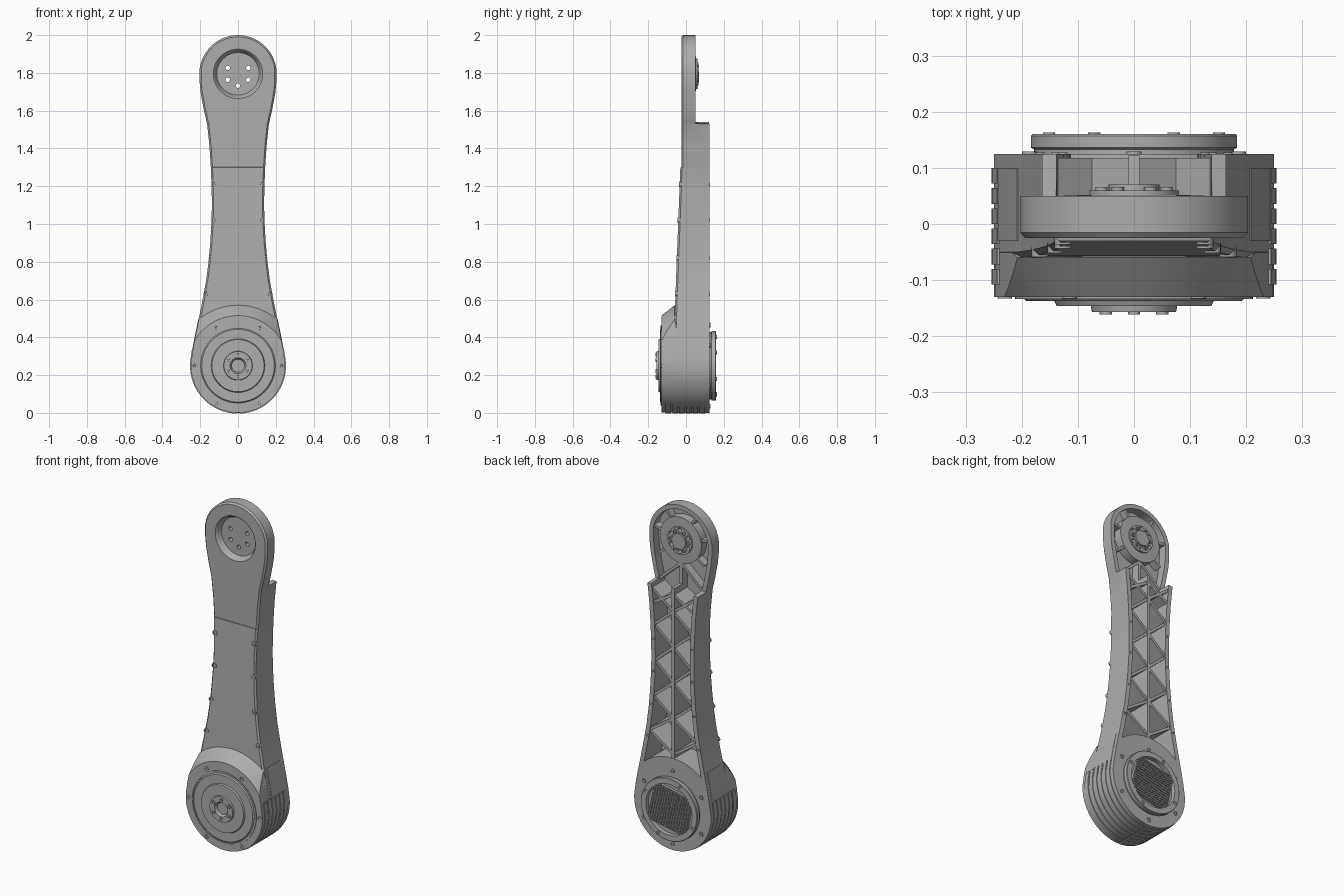
import bpy, bmesh, math
from mathutils import Matrix, Vector

cube = bpy.data.objects.get("Cube")
if cube:
    bpy.data.objects.remove(cube)

grey = bpy.data.materials.new("machined_grey")
grey.use_nodes = True
COLOR = (0.42, 0.42, 0.42, 1)
grey.diffuse_color = COLOR
grey.node_tree.nodes["Principled BSDF"].inputs["Base Color"].default_value = COLOR

TOP_Z, TOP_R = 1.795, 0.205      # upper joint
HUB_Z, HUB_R = 0.25, 0.25        # lower joint


def smooth(obj):
    bpy.ops.object.select_all(action='DESELECT')
    obj.select_set(True)
    bpy.context.view_layer.objects.active = obj
    bpy.ops.object.shade_smooth_by_angle(angle=math.radians(28))


def finish(name, bm):
    bmesh.ops.remove_doubles(bm, verts=bm.verts, dist=1e-6)
    bmesh.ops.recalc_face_normals(bm, faces=bm.faces)
    mesh = bpy.data.meshes.new(name)
    bm.to_mesh(mesh)
    bm.free()
    mesh.materials.append(grey)
    obj = bpy.data.objects.new(name, mesh)
    bpy.context.collection.objects.link(obj)
    smooth(obj)
    return obj


def add_lathe(bm, profile, x, z, segs, closed):
    rings = []
    for r, y in profile:
        if r == 0:
            rings.append([bm.verts.new((x, y, z))] * segs)
        else:
            rings.append([bm.verts.new((x + r * math.cos(math.tau * i / segs), y,
                                        z + r * math.sin(math.tau * i / segs))) for i in range(segs)])
    pairs = list(zip(rings, rings[1:])) + ([(rings[-1], rings[0])] if closed else [])
    for a, b in pairs:
        for i in range(segs):
            j = (i + 1) % segs
            bm.faces.new(dict.fromkeys((a[i], a[j], b[j], b[i])))


def lathe(name, profile, spots, segs=64, closed=False):
    """Turned part about the y axis, repeated at every (x, z) spot."""
    bm = bmesh.new()
    for x, z in spots:
        add_lathe(bm, profile, x, z, segs, closed)
    return finish(name, bm)


def boolean(obj, cutter, operation):
    mod = obj.modifiers.new("cut", 'BOOLEAN')
    mod.object, mod.operation, mod.solver = cutter, operation, 'EXACT'
    bpy.context.view_layer.objects.active = obj
    bpy.ops.object.modifier_apply(modifier=mod.name)
    smooth(obj)


def circle(x, z, r, n, start=0.0):
    return [(x + r * math.cos(start + math.tau * i / n), z + r * math.sin(start + math.tau * i / n))
            for i in range(n)]


# Half outline of the arm on +x, running from top to bottom
half = [(TOP_R * math.sin(math.radians(a)), TOP_Z + TOP_R * math.cos(math.radians(a)))
        for a in range(2, 90, 8)]
half += [(.203, 1.75), (.197, 1.69), (.18, 1.6), (.164, 1.531), (.1635, 1.53), (.151, 1.41), (.144, 1.3),
         (.1438, 1.299), (.14, 1.2), (.138, 1.1), (.141, 1.0), (.147, .9), (.156, .8), (.169, .7),
         (.187, .6), (.207, .5), (.228, .4), (.24, .335)]
half += [(HUB_R * math.cos(math.radians(a)), HUB_Z + HUB_R * math.sin(math.radians(a)))
         for a in range(12, -90, -5)]


def width(z):
    for (xa, za), (xb, zb) in zip(half, half[1:]):
        if zb <= z <= za:
            return xa + (xb - xa) * (za - z) / (za - zb)
    return 0.0


def inset(d):
    """Half outline moved inward by d."""
    pts = []
    for i, (x, z) in enumerate(half):
        a, b = Vector(half[max(i - 1, 0)]), Vector(half[min(i + 1, len(half) - 1)])
        t = (b - a).normalized()
        pts.append((max(x + t.y * d, 0.002), z - t.x * d))
    return pts


def front_y(z):
    return -.025 if z > 1.2995 else -.03 - .03 * min(1, (1.3 - z) / .78)


def back_y(z):
    return .05 if z > 1.5305 else .125


def arm_loop(bm, d, depth):
    pts = inset(d)
    ys = [depth(z) for _, z in half]
    right = [bm.verts.new((x, y, z)) for (x, z), y in zip(pts, ys)]
    left = [bm.verts.new((-x, y, z)) for (x, z), y in zip(pts, ys)]
    return right + left[::-1]


def loft(name, loops):
    """Bridge outline loops given as (inset, depth rule), closing both ends."""
    bm = bmesh.new()
    rings = [arm_loop(bm, d, f) for d, f in loops]
    n = len(rings[0])
    for a, b in zip(rings, rings[1:]):
        for i in range(n):
            j = (i + 1) % n
            bm.faces.new((a[i], a[j], b[j], b[i]))
    for ring in (rings[0], rings[-1]):
        for i in range(n // 2 - 1):
            bm.faces.new((ring[i], ring[i + 1], ring[n - 2 - i], ring[n - 1 - i]))
    return finish(name, bm)


# Hollow arm shell, open at the back
shell = loft("arm_shell", [(.009, front_y), (0, lambda z: front_y(z) + .01), (0, back_y),
                           (.026, back_y), (.026, lambda z: front_y(z) + .026)])

# Upper joint boss, with dish and bolt holes cut through shell and boss
boss = lathe("upper_joint_boss", [(0, .07), (.045, .07), (.045, .06), (.08, .06), (.08, .052), (.135, .05),
                                  (.135, -.012), (0, -.012)], [(0, TOP_Z)])
dish = lathe("dish_cutter", [(0, -.1), (.132, -.1), (.132, -.026), (.126, -.021), (.121, -.012),
                             (.117, .002), (.112, .008), (0, .008)], [(0, TOP_Z)])
bores = lathe("bolt_hole_cutter", [(0, -.2), (.012, -.2), (.012, .2), (0, .2)],
              circle(0, TOP_Z, .063, 6, math.pi / 2), 16)
for part in (shell, boss):
    boolean(part, dish, 'DIFFERENCE')
    boolean(part, bores, 'DIFFERENCE')
for cutter in (dish, bores):
    bpy.data.objects.remove(cutter)

# Lower hub housing with conical shoulder, trimmed to the arm outline
housing = lathe("hub_housing", [(0, -.13), (.265, -.13), (.32, -.06), (.29, -.05), (.29, .125), (0, .125)],
                [(0, HUB_Z)], 96)
trim = loft("trim_cutter", [(.0006, lambda z: -.3), (.0006, lambda z: .3)])
boolean(housing, trim, 'INTERSECT')
bpy.data.objects.remove(trim)


def side_band(name, z0, z1, y0, y1, rise):
    """Raised strip following the outline on both sides."""
    bm = bmesh.new()
    out = inset(-rise)
    inn = inset(.004)
    for s in (1, -1):
        rows = [[bm.verts.new((s * x, y, z)) for (x, z), y in
                 ((inn[i], y0), (out[i], y0), (out[i], y1), (inn[i], y1))]
                for i, p in enumerate(half) if z0 <= p[1] <= z1]
        for a, b in zip(rows, rows[1:]):
            for k in range(4):
                bm.faces.new((a[k], a[(k + 1) % 4], b[(k + 1) % 4], b[k]))
        bm.faces.new(rows[0])
        bm.faces.new(rows[-1])
    return finish(name, bm)


# Cooling fins round the lower drum and the side panels above them
for k in range(6):
    side_band("cooling_fin", 0, .34, -.108 + .036 * k, -.08 + .036 * k, .004)
side_band("side_panel", .335, .51, -.03, .1, .002)

# Output flange on the front of the hub
lathe("output_flange", [(0, -.143), (.034, -.143), (.042, -.157), (.075, -.157), (.077, -.146), (.138, -.146),
                        (.142, -.137), (.192, -.137), (.198, -.131), (.198, -.12), (0, -.12)], [(0, HUB_Z)])
lathe("flange_seal", [(.204, -.12), (.204, -.134), (.212, -.134), (.212, -.12)], [(0, HUB_Z)], closed=True)


def screws(name, spots, y0, y1, r=.013):
    lathe(name, [(0, y0 + (y1 - y0) * .5), (r * .5, y0 + (y1 - y0) * .5), (r * .6, y1), (r, y1), (r, y0),
                 (0, y0)], spots, 14)


screws("flange_screws", circle(0, HUB_Z, .058, 6, math.pi / 6), -.15, -.161, .011)
screws("hub_front_screws", circle(0, HUB_Z, .23, 6), -.125, -.133)
screws("hub_back_screws", circle(0, HUB_Z, .215, 6, math.pi / 6), .12, .129)
screws("boss_screws", circle(0, TOP_Z, .058, 6), .055, .066, .011)
for z in (.63, .82, 1.02, 1.21):
    spots = [(s * (width(z) - .014), z) for s in (1, -1)]
    screws("edge_screws", spots, front_y(z) + .015, front_y(z) - .003, .015)
    screws("rim_screws", spots, .12, .127, .008)

# Rear cover: stepped ring, floor and a tilted pin heat sink
lathe("rear_cover_ring", [(.15, .12), (.178, .12), (.178, .133), (.184, .136), (.184, .157), (.181, .16),
                          (.15, .16)], [(0, HUB_Z)], closed=True)
lathe("rear_cover_floor", [(0, .134), (.155, .134), (.155, .12), (0, .12)], [(0, HUB_Z)])
screws("rear_cover_screws", circle(0, HUB_Z, .167, 4, math.radians(25)), .155, .163, .011)
tilt = Matrix.Translation((0, 0, HUB_Z)) @ Matrix.Rotation(math.radians(-12), 4, 'Y')


def block(bm, matrix, centre, size):
    bmesh.ops.create_cube(bm, size=1, matrix=matrix @ Matrix.Translation(centre) @ Matrix.Diagonal((*size, 1)))


bm = bmesh.new()
block(bm, tilt, (0, .138, 0), (.25, .022, .23))
for i in range(16):
    for j in range(14):
        block(bm, tilt, ((i - 7.5) * .0155, .151, (j - 6.5) * .0163), (.0105, .014, .0105))
finish("heat_sink", bm)


def rib(bm, p, q, top, thick=.016):
    """Upright web between two (x, z) points."""
    a, b = Vector((p[0], 0, p[1])), Vector((q[0], 0, q[1]))
    d = b - a
    mid = (a + b) / 2
    y0 = front_y(mid.z) + .012
    turn = Matrix.Translation(mid) @ Matrix.Rotation(math.atan2(d.x, d.z), 4, 'Y')
    block(bm, turn, (0, (y0 + top) / 2, 0), (thick, top - y0, d.length))


# Truss ribs inside the lower shell
bm = bmesh.new()
for k in range(4):
    rib(bm, (0, .5 + .26 * k), (0, .76 + .26 * k), .122, .02)
for s in (1, -1):
    for k in range(9):
        za, zb = .56 + .105 * k, .665 + .105 * k
        xa, xb = (0, width(zb) - .018) if k % 2 == 0 else (width(za) - .018, 0)
        rib(bm, (s * xa, za), (s * xb, zb), .118)
    rib(bm, (0, 1.5), (s * (width(1.42) - .018), 1.42), .118)
finish("truss_ribs", bm)

# Webs tying the boss to the upper shell
bm = bmesh.new()
rib(bm, (0, 1.5), (0, 1.67), .048, .02)
for s in (1, -1):
    rib(bm, (0, 1.66), (s * .145, 1.53), .048)
    for deg in (-38, 12, 58):
        c, n = s * math.cos(math.radians(deg)), math.sin(math.radians(deg))
        rib(bm, (c * .125, TOP_Z + n * .125), (c * .188, TOP_Z + n * .188), .044, .014)
finish("boss_webs", bm)
